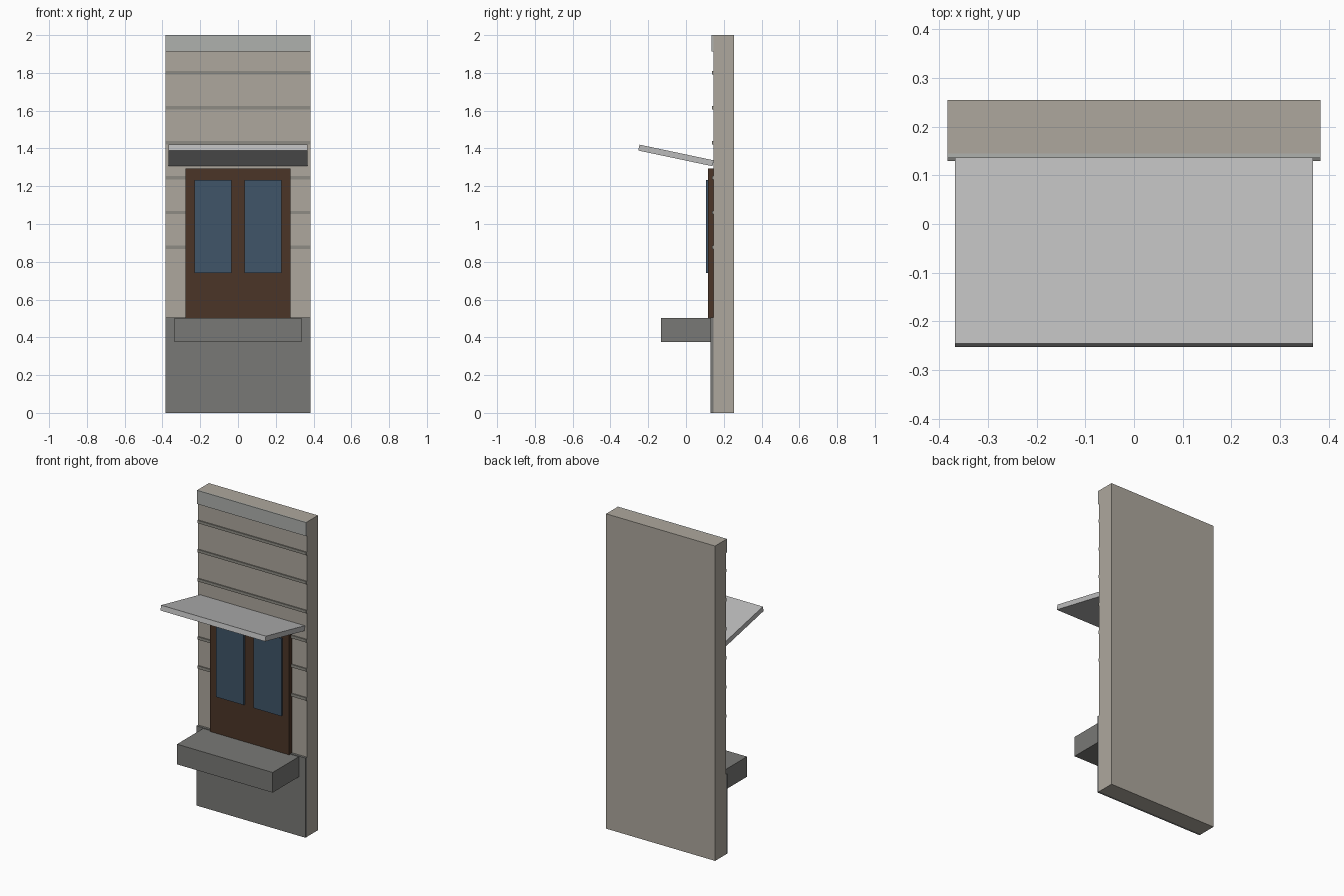
import bpy, bmesh

if "Cube" in bpy.data.objects:
    bpy.data.objects.remove(bpy.data.objects["Cube"])


def material(name, rgb):
    m = bpy.data.materials.new(name)
    m.diffuse_color = (*rgb, 1)
    m.use_nodes = True
    m.node_tree.nodes["Principled BSDF"].inputs["Base Color"].default_value = m.diffuse_color
    return m


WALL = material("plaster", (0.42, 0.39, 0.34))
RIB = material("groove_grey", (0.27, 0.26, 0.23))
STONE = material("dark_stone", (0.19, 0.19, 0.18))
TRIM = material("trim_grey", (0.43, 0.44, 0.42))
METAL = material("canopy_grey", (0.5, 0.5, 0.5))
WOOD = material("dark_wood", (0.07, 0.035, 0.02))
GLASS = material("blue_glass", (0.05, 0.09, 0.14))


def prism(name, x0, x1, profile, mat):
    """Extrude a (y, z) profile along x."""
    bm = bmesh.new()
    face = bm.faces.new([bm.verts.new((x0, y, z)) for y, z in profile])
    ext = bmesh.ops.extrude_face_region(bm, geom=[face])
    moved = [v for v in ext["geom"] if isinstance(v, bmesh.types.BMVert)]
    bmesh.ops.translate(bm, verts=moved, vec=(x1 - x0, 0, 0))
    bmesh.ops.recalc_face_normals(bm, faces=bm.faces)
    me = bpy.data.meshes.new(name)
    bm.to_mesh(me)
    bm.free()
    ob = bpy.data.objects.new(name, me)
    bpy.context.collection.objects.link(ob)
    me.materials.append(mat)
    return ob


def box(name, x0, x1, y0, y1, z0, z1, mat):
    return prism(name, x0, x1, [(y0, z0), (y1, z0), (y1, z1), (y0, z1)], mat)


W = 0.383       # half width of the facade
FRONT = 0.145   # wall front plane

# Wall, base course and top band
box("wall", -W, W, FRONT, 0.255, 0, 2, WALL)
box("base_course", -W, W, 0.13, FRONT, 0, 0.506, STONE)
box("top_band", -W, W, 0.136, FRONT, 1.913, 2, TRIM)

# Horizontal siding strips
for i in range(6):
    z = 1.80 - 0.1848 * i
    box(f"siding_strip_{i + 1}", -W, W, 0.138, FRONT, z - 0.009, z + 0.009, RIB)

# Door with two glass panes
box("door", -0.277, 0.277, 0.117, FRONT, 0.503, 1.293, WOOD)
for side, x0, x1 in (("left", -0.23, -0.034), ("right", 0.034, 0.23)):
    box(f"{side}_pane", x0, x1, 0.106, 0.12, 0.74, 1.233, GLASS)

# Doorstep
box("doorstep", -0.336, 0.336, -0.132, 0.135, 0.374, 0.502, STONE)

# Canopy rising outward
prism("canopy", -0.368, 0.368,
      [(-0.253, 1.389), (0.140, 1.306), (0.147, 1.337), (-0.246, 1.42)], METAL)
